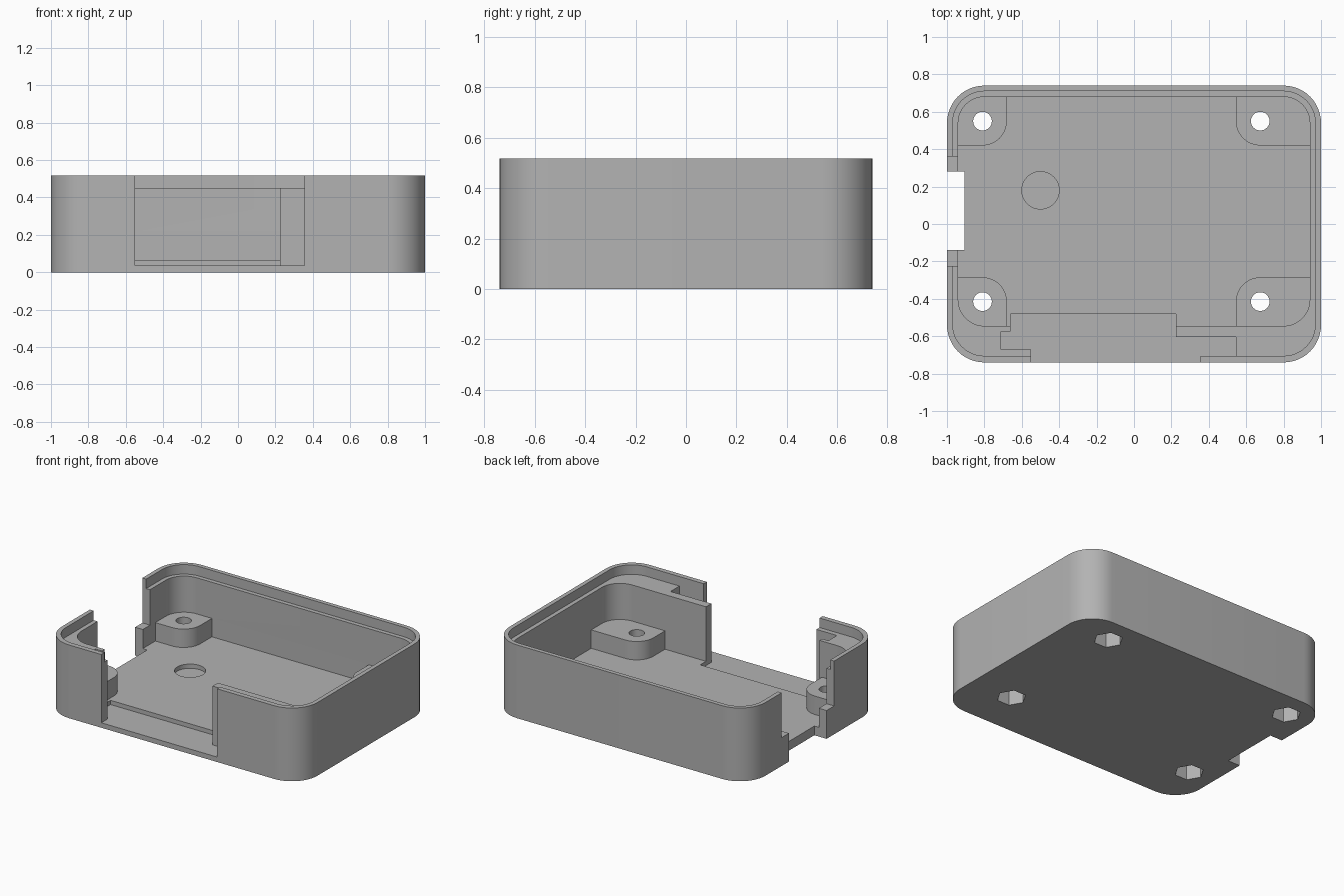
import bpy
import bmesh
import math
from math import cos, sin, pi

if "Cube" in bpy.data.objects:
    bpy.data.objects.remove(bpy.data.objects["Cube"], do_unlink=True)

HEIGHT, LEDGE, FLOOR, THIN = 0.517, 0.45, 0.065, 0.035
TOP = 0.7  # cutters end above the rim

grey = bpy.data.materials.new("plain grey")
grey.use_nodes = True
grey.diffuse_color = (0.45, 0.45, 0.45, 1)
grey.node_tree.nodes["Principled BSDF"].inputs["Base Color"].default_value = (0.45, 0.45, 0.45, 1)


def rounded(x0, x1, y0, y1, radii, steps=12):
    """Rectangle outline; radii run right-back, left-back, left-front, right-front."""
    corners = [(x1, y1, -1, -1), (x0, y1, 1, -1), (x0, y0, 1, 1), (x1, y0, -1, 1)]
    points = []
    for i, ((x, y, sx, sy), r) in enumerate(zip(corners, radii)):
        for k in range(steps + 1 if r else 1):
            a = pi / 2 * (i + k / steps)
            points.append((x + r * (sx + cos(a)), y + r * (sy + sin(a))) if r else (x, y))
    return points


def circle(x, y, r, sides):
    return [(x + r * cos(2 * pi * k / sides), y + r * sin(2 * pi * k / sides)) for k in range(sides)]


def prism(name, outline, z0, z1):
    bm = bmesh.new()
    face = bm.faces.new([bm.verts.new((x, y, z0)) for x, y in outline])
    new = bmesh.ops.extrude_face_region(bm, geom=[face])["geom"]
    bmesh.ops.translate(bm, vec=(0, 0, z1 - z0), verts=[v for v in new if isinstance(v, bmesh.types.BMVert)])
    bmesh.ops.recalc_face_normals(bm, faces=bm.faces)
    mesh = bpy.data.meshes.new(name)
    bm.to_mesh(mesh)
    bm.free()
    mesh.materials.append(grey)
    obj = bpy.data.objects.new(name, mesh)
    bpy.context.collection.objects.link(obj)
    return obj


def combine(operation, name, outline, z0, z1):
    """Apply one boolean shape to the case and discard the helper."""
    helper = prism(name, outline, z0, z1)
    mod = case.modifiers.new(name, "BOOLEAN")
    mod.operation, mod.solver, mod.object = operation, "EXACT", helper
    bpy.context.view_layer.objects.active = case
    bpy.ops.object.modifier_apply(modifier=name)
    bpy.data.objects.remove(helper, do_unlink=True)


# Outer shell, lid ledge and main cavity with its thick front wall
case = prism("open_case", rounded(-1, 1, -0.74, 0.74, [0.2] * 4), 0, HEIGHT)
combine("DIFFERENCE", "lid_ledge", rounded(-0.97, 0.97, -0.705, 0.71, [0.17] * 4), LEDGE, TOP)
combine("DIFFERENCE", "cavity", rounded(-0.94, 0.94, -0.545, 0.68, [0.14] * 4), FLOOR, TOP)

# Screw bosses, each rounded on the corner facing the middle
bosses = [(0.545, 0.97, 0.42, 0.71, 2), (-0.97, -0.68, 0.42, 0.71, 3),
          (-0.97, -0.68, -0.58, -0.285, 0), (0.545, 0.97, -0.58, -0.285, 1)]
for x0, x1, y0, y1, inner in bosses:
    radii = [0.0] * 4
    radii[inner] = 0.13
    radii[(inner + 2) % 4] = 0.13
    combine("UNION", "boss", rounded(x0, x1, y0, y1, radii), 0.03, 0.195)

# Screw holes with hexagonal nut pockets underneath
for x in (-0.81, 0.675):
    for y in (-0.415, 0.55):
        combine("DIFFERENCE", "screw_hole", circle(x, y, 0.05, 32), -0.1, TOP)
        combine("DIFFERENCE", "nut_pocket", circle(x, y, 0.095, 6), -0.1, 0.12)

# Stepped front opening with side slots
half = [(-0.55, -0.8), (-0.55, -0.67), (-0.71, -0.67), (-0.71, -0.575), (-0.66, -0.575), (-0.66, -0.48),
        (0.225, -0.48), (0.225, -0.605), (0.545, -0.605), (0.545, -0.705), (0.355, -0.705), (0.355, -0.8)]
combine("DIFFERENCE", "front_opening", half, THIN, TOP)

# Right side opening: wide above, narrow through the floor
square = [0] * 4
combine("DIFFERENCE", "side_opening", rounded(-1.1, -0.93, -0.225, 0.36, square), 0.2, TOP)
combine("DIFFERENCE", "floor_notch", rounded(-1.1, -0.905, -0.14, 0.28, square), -0.1, TOP)

# Shallow round recess in the floor
combine("DIFFERENCE", "floor_recess", circle(-0.5, 0.18, 0.1, 48), THIN, 0.15)

case.select_set(True)
bpy.context.view_layer.objects.active = case
bpy.ops.object.shade_smooth_by_angle(angle=math.radians(30))
